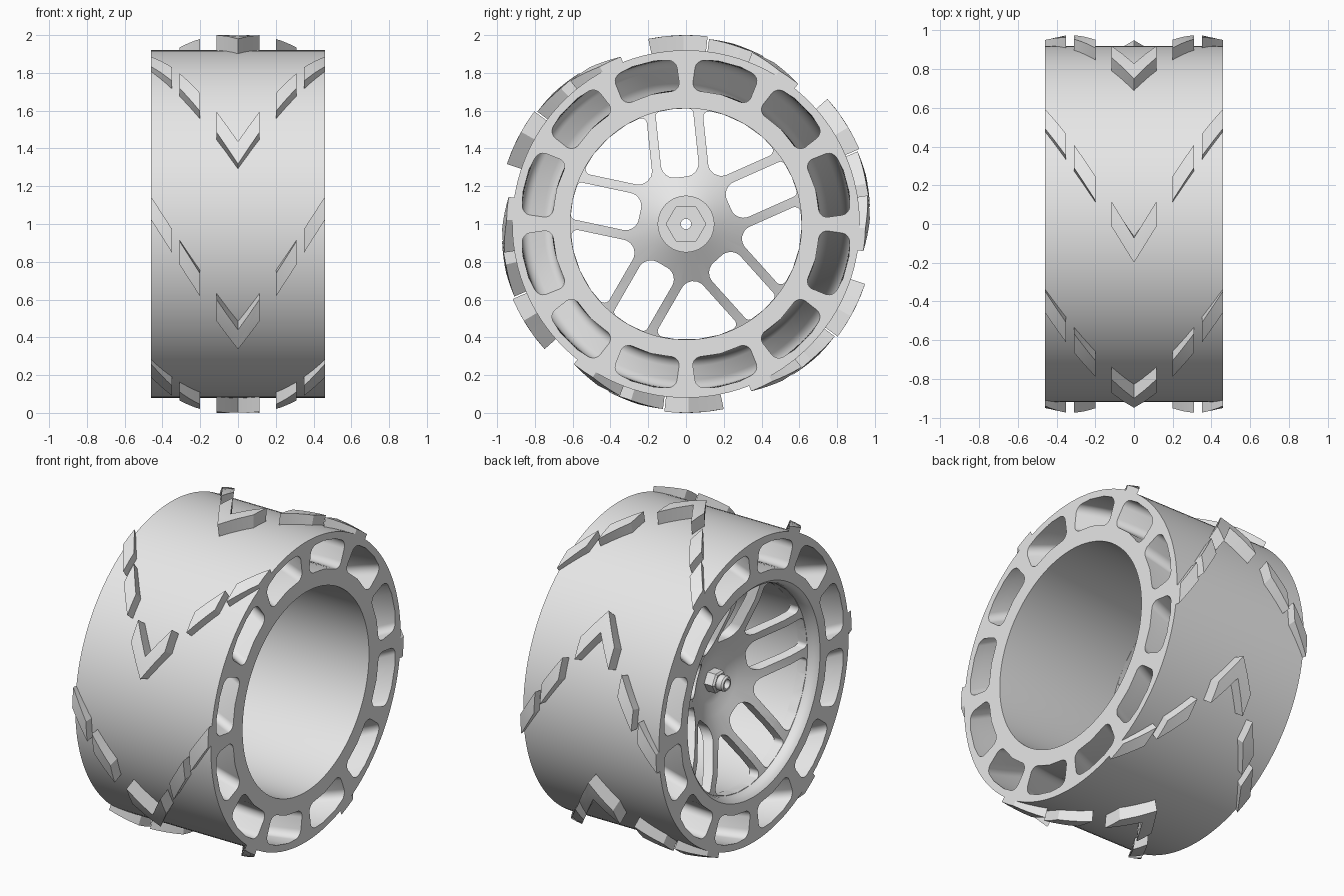
import bpy
import bmesh
from math import radians, sin, cos, asin, tan, pi
from mathutils import Vector

if "Cube" in bpy.data.objects:
    bpy.data.objects.remove(bpy.data.objects["Cube"], do_unlink=True)

GREY = bpy.data.materials.new("plain_grey")
GREY.use_nodes = True
GREY.diffuse_color = (0.8, 0.8, 0.8, 1)
GREY.node_tree.nodes["Principled BSDF"].inputs["Base Color"].default_value = (0.8, 0.8, 0.8, 1)

HALF = 0.46      # half the wheel width
BORE = 0.6125    # inside radius of the rim


def polar(x, r, deg):
    """Point at a radius and angle around the wheel axle."""
    a = radians(deg)
    return Vector((x, r * cos(a), 1 + r * sin(a)))


def skin(bm, rings, loop=False):
    """Join matching rings of points with quads; cap the ends unless looped."""
    vs = [[bm.verts.new(p) for p in ring] for ring in rings]
    n = len(vs[0])
    pairs = list(zip(vs, vs[1:])) + ([(vs[-1], vs[0])] if loop else [])
    for a, b in pairs:
        for i in range(n):
            j = (i + 1) % n
            bm.faces.new((a[i], a[j], b[j], b[i]))
    if not loop:
        bm.faces.new(vs[0])
        bm.faces.new(vs[-1])


def finish(name, bm):
    bmesh.ops.recalc_face_normals(bm, faces=bm.faces)
    mesh = bpy.data.meshes.new(name)
    bm.to_mesh(mesh)
    bm.free()
    mesh.materials.append(GREY)
    ob = bpy.data.objects.new(name, mesh)
    bpy.context.collection.objects.link(ob)
    return ob


def lathe(name, profile, segments=120):
    """Spin a closed (x, radius) profile around the axle."""
    bm = bmesh.new()
    skin(bm, [[polar(x, r, 360 * k / segments) for x, r in profile]
              for k in range(segments)], loop=True)
    return finish(name, bm)


def fillet(corners, steps=6):
    """Round a 2D polygon given as (point, radius) corners."""
    out = []
    for i, (p, r) in enumerate(corners):
        if r == 0:
            out.append(p)
            continue
        d1 = (corners[i - 1][0] - p).normalized()
        d2 = (corners[(i + 1) % len(corners)][0] - p).normalized()
        half = d1.angle(d2) / 2
        centre = p + (d1 + d2).normalized() * r / sin(half)
        s = p + d1 * r / tan(half) - centre
        e = p + d2 * r / tan(half) - centre
        out += [centre + s.lerp(e, k / steps).normalized() * r for k in range(steps + 1)]
    return out


def flat(r, deg):
    return Vector((r * cos(radians(deg)), r * sin(radians(deg))))


def section(shape, x, deg):
    """Place a 2D shape at x, turned around the axle."""
    a = radians(deg)
    return [Vector((x, p.x * cos(a) - p.y * sin(a), 1 + p.x * sin(a) + p.y * cos(a)))
            for p in shape]


def smooth(ob):
    bpy.ops.object.select_all(action="DESELECT")
    ob.select_set(True)
    bpy.context.view_layer.objects.active = ob
    bpy.ops.object.shade_smooth_by_angle(angle=radians(30))


def cut(ob, bm):
    cutter = finish("cutter", bm)
    cutter.hide_render = True
    mod = ob.modifiers.new("cut", "BOOLEAN")
    mod.operation = "DIFFERENCE"
    mod.solver = "EXACT"
    mod.object = cutter
    bpy.context.view_layer.objects.active = ob
    bpy.ops.object.modifier_apply(modifier=mod.name)
    bpy.data.objects.remove(cutter, do_unlink=True)


# Tyre with twelve twisted pockets running through it
tyre = lathe("tyre", [(HALF, 0.645), (HALF, 0.92), (-HALF, 0.92), (-HALF, 0.645)])
pocket = fillet([(flat(0.71, -12.5), 0.045), (flat(0.71, 0), 0), (flat(0.71, 12.5), 0.045),
                 (flat(0.87, 11.5), 0.05), (flat(0.88, 4), 0), (flat(0.88, -4), 0),
                 (flat(0.87, -11.5), 0.05)])
bm = bmesh.new()
for k in range(12):
    xs = [0.5 - i / 20 for i in range(21)]
    skin(bm, [section(pocket, x, 15 + 30 * k - 30 * (HALF - x) / (2 * HALF)) for x in xs])
cut(tyre, bm)
smooth(tyre)

# Rim barrel with a rolled lip on the spoke side
smooth(lathe("rim_barrel", [(HALF, 0.645), (HALF, BORE), (-0.39, BORE), (-0.42, 0.616),
                            (-0.445, 0.626), (-HALF, 0.642), (-HALF, 0.645)]))

# Dished spoke disc, cut into five pairs of spokes
disc = lathe("spoke_disc", [(-0.40, 0.63), (-0.36, 0.5), (-0.29, 0.35), (-0.21, 0.2),
                            (-0.18, 0.14), (-0.17, 0.1), (-0.17, 0.027), (-0.05, 0.027),
                            (-0.05, 0.15), (-0.10, 0.15), (-0.13, 0.2), (-0.22, 0.35),
                            (-0.295, 0.5), (-0.34, 0.63)])
inner, outer = 0.10, 0.15
s = asin(inner / BORE) * 180 / pi
w = 36 - asin(outer / BORE) * 180 / pi
slot = fillet([(Vector((0.25, -inner)), 0.07), (flat(BORE, -s), 0.025), (flat(BORE, 0), 0),
               (flat(BORE, s), 0.025), (Vector((0.25, inner)), 0.07)])
wedge = fillet([(Vector((outer / sin(radians(36)), 0)), 0.07), (flat(BORE, -w), 0.03)]
               + [(flat(BORE, w * t), 0) for t in (-0.5, 0, 0.5)]
               + [(flat(BORE, w), 0.03)])
bm = bmesh.new()
for k in range(5):
    for shape, start in ((slot, 96), (wedge, 60)):
        skin(bm, [section(shape, x, start + 72 * k) for x in (-0.6, 0.2)])
cut(disc, bm)

# Hexagonal socket in the back of the hub
bm = bmesh.new()
skin(bm, [[polar(x, 0.105, 60 * k) for k in range(6)] for x in (-0.11, 0.1)])
cut(disc, bm)
smooth(disc)

# Axle nut and hollow bolt tip on the spoke side
lathe("axle_nut", [(-0.165, 0.035), (-0.165, 0.068), (-0.225, 0.068), (-0.235, 0.058),
                   (-0.235, 0.035)], segments=6)
smooth(lathe("bolt_tip", [(-0.165, 0.027), (-0.165, 0.046), (-0.27, 0.046),
                          (-0.28, 0.038), (-0.28, 0.027)], segments=32))


def tread_bar(bm, stations, start):
    """Swept block following the chevron; stations are (x, top radius)."""
    rings = []
    for x, top in stations:
        edge = start - 93 * abs(x)
        rings.append([polar(x, 0.905, edge), polar(x, top, edge),
                      polar(x, top, edge - 3.7), polar(x, top, edge - 7.4),
                      polar(x, 0.905, edge - 7.4), polar(x, 0.905, edge - 3.7)])
    skin(bm, rings)


def stations(x0, r0, x1, r1, n=4):
    return [(x0 + (x1 - x0) * i / n, r0 + (r1 - r0) * i / n) for i in range(n + 1)]


# Six tread chevrons: a central V flanked by two bars on each side
for name, spans in (("tread_centre", [(-0.115, 1.0, 0.115, 1.0)]),
                    ("tread_middle", [(0.2, 0.987, 0.31, 0.978)]),
                    ("tread_shoulder", [(0.35, 0.974, HALF, 0.95)])):
    bm = bmesh.new()
    for k in range(6):
        for x0, r0, x1, r1 in spans:
            tread_bar(bm, stations(x0, r0, x1, r1), 101.5 + 60 * k)
            if x0 > 0:
                tread_bar(bm, stations(-x0, r0, -x1, r1), 101.5 + 60 * k)
    smooth(finish(name, bm))
